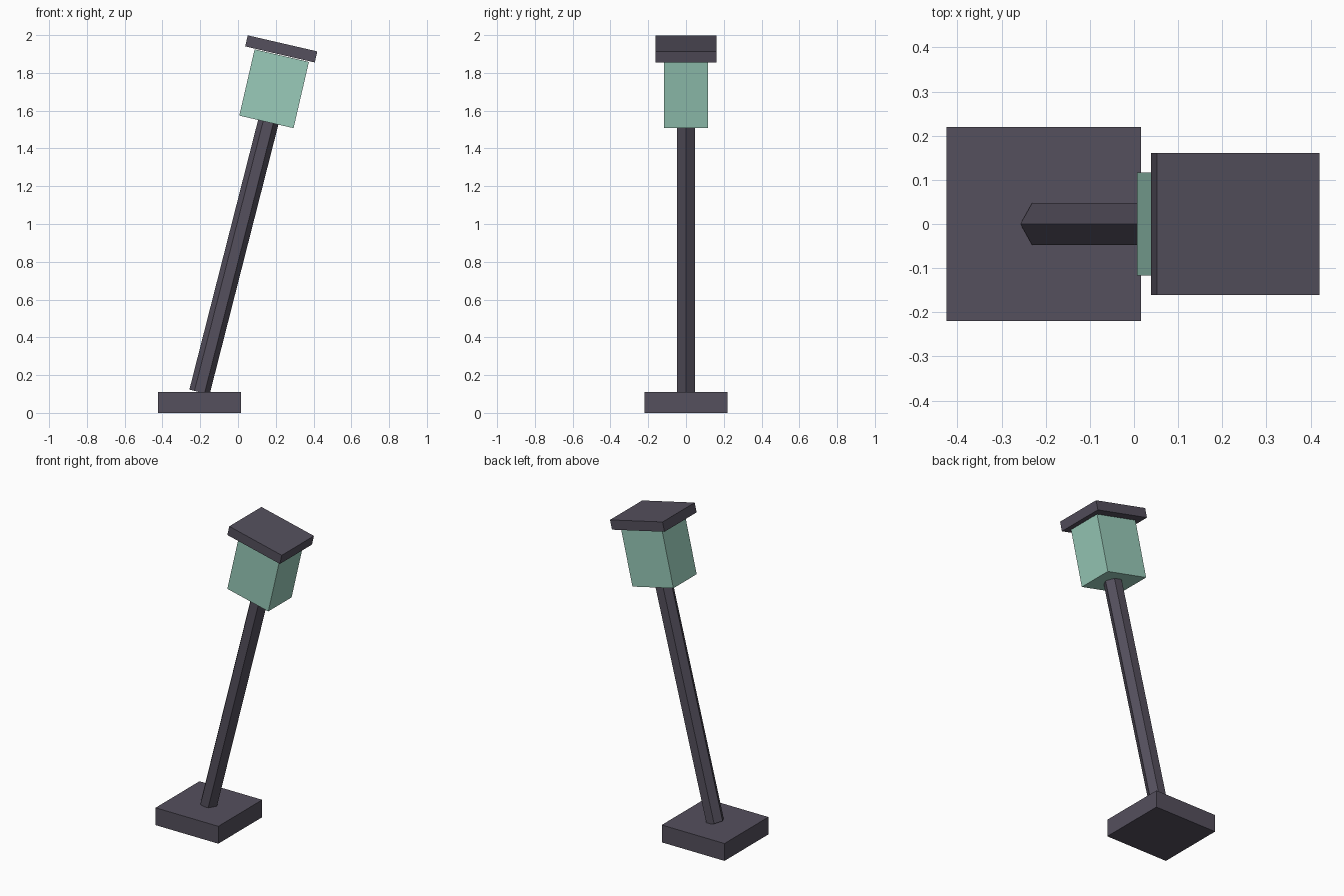
import bpy
from math import radians, sin, cos

cube = bpy.data.objects.get("Cube")
if cube:
    bpy.data.objects.remove(cube, do_unlink=True)


def material(name, rgb):
    m = bpy.data.materials.new(name)
    m.use_nodes = True
    m.diffuse_color = (*rgb, 1)
    m.node_tree.nodes["Principled BSDF"].inputs["Base Color"].default_value = (*rgb, 1)
    return m


iron = material("dark iron", (0.09, 0.08, 0.11))
glass = material("green glass", (0.32, 0.60, 0.49))


def finish(name, mat):
    ob = bpy.context.object
    ob.name = ob.data.name = name
    ob.data.materials.append(mat)
    return ob


def box(name, size, center, tilt, mat):
    """Box leaning toward +x by tilt."""
    bpy.ops.mesh.primitive_cube_add(size=1, location=center, rotation=(0, tilt, 0))
    finish(name, mat).scale = size


# Square foot standing on the ground
base_height = 0.11
foot_x = -0.204
box("base", (0.44, 0.44, base_height), (foot_x, 0, base_height / 2), 0, iron)

# Six-sided leaning post, starting at the top of the base and ending in the lantern
lean = radians(14.3)
length = 1.5
bpy.ops.mesh.primitive_cylinder_add(
    vertices=6, radius=0.055, depth=length,
    location=(foot_x + sin(lean) * length / 2, 0, base_height + cos(lean) * length / 2))
post = finish("post", iron)
# Corners of the post point along x
for v in post.data.vertices:
    v.co.x, v.co.y = v.co.y, -v.co.x
post.rotation_euler = (0, lean, 0)

# Lantern body and its flat cap
head_tilt = radians(13)
box("lantern", (0.295, 0.233, 0.36), (0.191, 0, 1.716), head_tilt, glass)
box("lantern_cap", (0.378, 0.322, 0.06), (0.229, 0, 1.927), head_tilt, iron)
